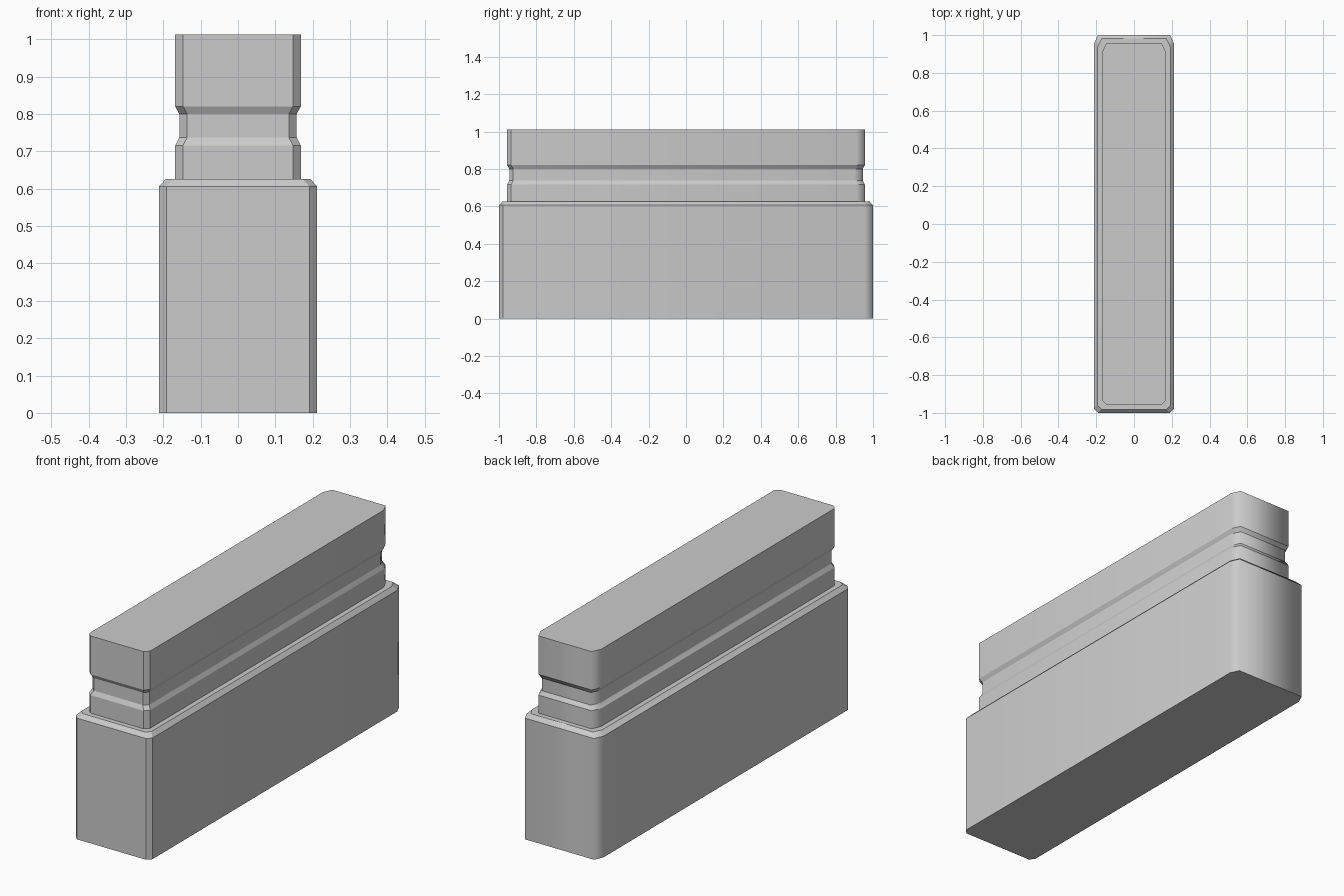
import bpy, bmesh

if "Cube" in bpy.data.objects:
    bpy.data.objects.remove(bpy.data.objects["Cube"])


def outline(hx, hy, z):
    # rectangle with small front chamfers and longer back chamfers
    c, b = 0.021, 0.045
    right = [(hx - c, -hy), (hx, -hy + c), (hx, hy - b), (hx - c, hy)]
    left = [(-x, y) for x, y in reversed(right)]
    return [(x, y, z) for x, y in right + left]


def loft(name, levels):
    bm = bmesh.new()
    rings = [[bm.verts.new(p) for p in outline(*lv)] for lv in levels]
    n = len(rings[0])
    for a, b in zip(rings, rings[1:]):
        for i in range(n):
            j = (i + 1) % n
            bm.faces.new((a[i], a[j], b[j], b[i]))
    bm.faces.new(rings[0][::-1])
    bm.faces.new(rings[-1])
    bmesh.ops.recalc_face_normals(bm, faces=bm.faces)
    # crisp edges everywhere except the soft back corners
    for f in bm.faces:
        f.smooth = True
    for e in bm.edges:
        a, b = e.verts
        upright = abs(a.co.z - b.co.z) > 1e-5
        e.smooth = upright and a.co.y > 0
    me = bpy.data.meshes.new(name)
    bm.to_mesh(me)
    bm.free()
    ob = bpy.data.objects.new(name, me)
    bpy.context.collection.objects.link(ob)
    return ob


# Stepped body: wide base, bevelled ledge, upper block with a waist groove
loft("grooved_block", [
    (0.212, 1.0, 0.0),
    (0.212, 1.0, 0.606),
    (0.193, 0.981, 0.626),
    (0.168, 0.956, 0.626),
    (0.168, 0.956, 0.716),
    (0.157, 0.945, 0.737),
    (0.157, 0.945, 0.80),
    (0.168, 0.956, 0.82),
    (0.168, 0.956, 1.012),
])
